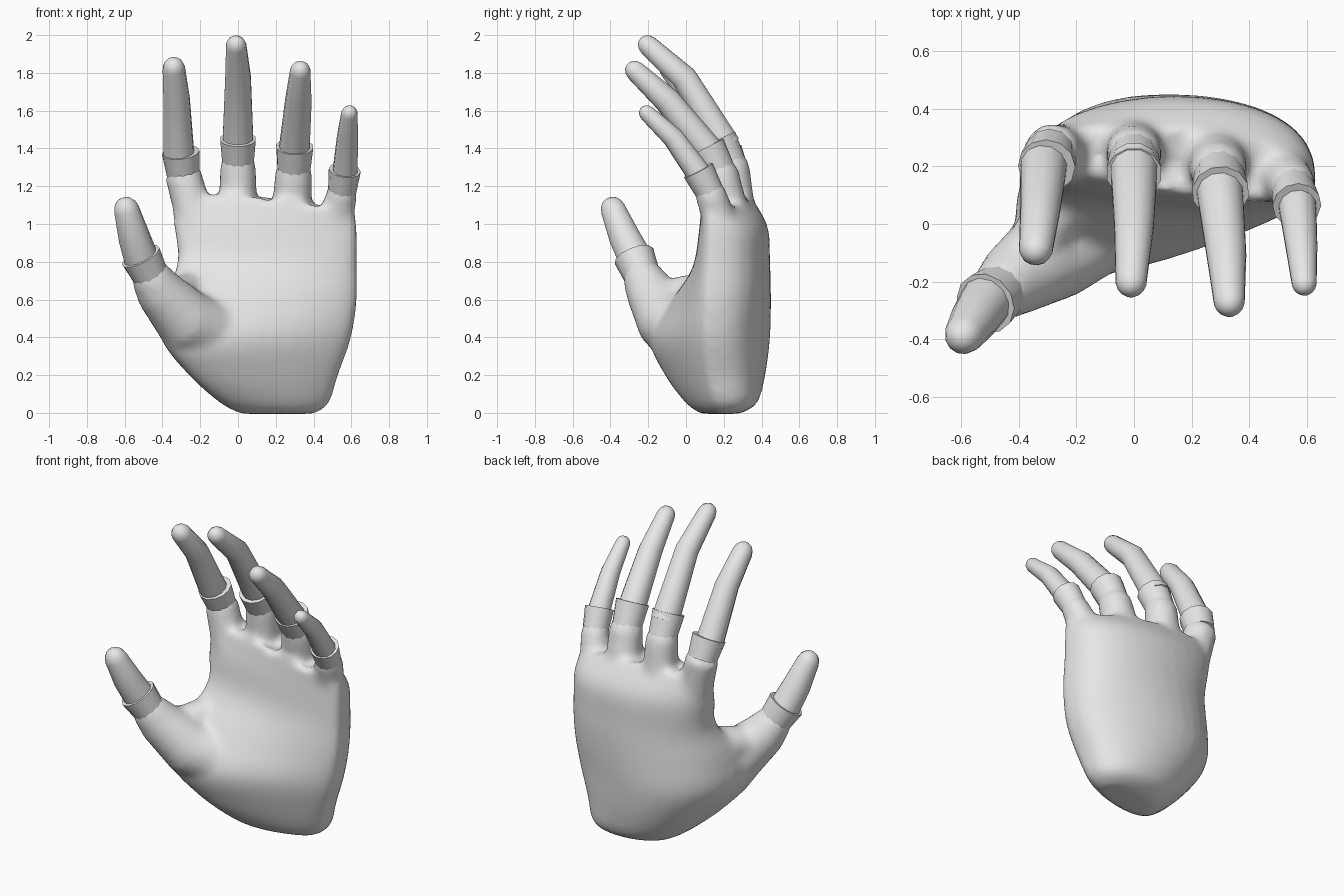
import bpy, bmesh, math
from mathutils import Vector

cube = bpy.data.objects.get("Cube")
if cube:
    bpy.data.objects.remove(cube, do_unlink=True)

GREY = (0.8, 0.8, 0.8, 1.0)
grey = bpy.data.materials.new("light_grey")
grey.use_nodes = True
grey.diffuse_color = GREY
grey.node_tree.nodes["Principled BSDF"].inputs["Base Color"].default_value = GREY


def loft(bm, rings):
    """Skin a list of point rings and cap both ends."""
    rows = [[bm.verts.new(p) for p in ring] for ring in rings]
    n = len(rows[0])
    for a, b in zip(rows, rows[1:]):
        for i in range(n):
            j = (i + 1) % n
            bm.faces.new((a[i], a[j], b[j], b[i]))
    bm.faces.new(rows[0][::-1])
    bm.faces.new(rows[-1])


def tube(bm, path, radii, sides=12, rounded=False):
    """Round tube along a path, with an optional domed tip."""
    pts = [Vector(p) for p in path]
    radii = list(radii)
    if rounded:
        end, r = pts[-1], radii[-1]
        d = (end - pts[-2]).normalized()
        for along, wide in ((0.5, 0.85), (0.85, 0.55), (1.0, 0.2)):
            pts.append(end + d * r * along)
            radii.append(r * wide)
    rings = []
    for i, (p, r) in enumerate(zip(pts, radii)):
        d = pts[min(i + 1, len(pts) - 1)] - pts[max(i - 1, 0)]
        q = d.to_track_quat('Z', 'Y')
        rings.append([p + q @ Vector((r * math.cos(t), r * math.sin(t), 0))
                      for t in (math.tau * (k + 0.5) / sides for k in range(sides))])
    loft(bm, rings)


def smooth_levels(levels, steps=4):
    """Pass a smooth spline through the palm levels."""
    rows = [levels[0]] + levels + [levels[-1]]
    out = []
    for p, a, b, q in zip(rows, rows[1:], rows[2:], rows[3:]):
        for k in range(steps):
            t = k / steps
            out.append([va + t / 2 * (vb - vp + t * (2 * vp - 5 * va + 4 * vb - vq
                                                     + t * (3 * (va - vb) + vq - vp)))
                        for vp, va, vb, vq in zip(p, a, b, q)])
    return out + [levels[-1]]


def finish(name, bm, angle=40):
    bmesh.ops.recalc_face_normals(bm, faces=bm.faces[:])
    mesh = bpy.data.meshes.new(name)
    bm.to_mesh(mesh)
    bm.free()
    mesh.materials.append(grey)
    ob = bpy.data.objects.new(name, mesh)
    bpy.context.collection.objects.link(ob)
    bpy.ops.object.select_all(action='DESELECT')
    ob.select_set(True)
    bpy.context.view_layer.objects.active = ob
    bpy.ops.object.shade_smooth_by_angle(angle=math.radians(angle))
    return ob


# Palm levels: z, thumb edge x y, outer edge x y, depth to back, depth to front
LEVELS = [
    (-0.005, 0.02, 0.14, 0.40, 0.20, 0.11, 0.08),
    (0.05, -0.09, 0.08, 0.48, 0.19, 0.24, 0.11),
    (0.2, -0.26, -0.02, 0.53, 0.15, 0.355, 0.13),
    (0.4, -0.41, -0.08, 0.60, 0.13, 0.42, 0.155),
    (0.6, -0.39, 0.02, 0.63, 0.13, 0.375, 0.125),
    (0.8, -0.32, 0.16, 0.63, 0.14, 0.295, 0.105),
    (1.0, -0.34, 0.20, 0.63, 0.14, 0.26, 0.09),
    (1.16, -0.35, 0.25, 0.62, 0.13, 0.14, 0.08),
]


def palm_ring(z, xl, yl, xr, yr, back, front, n=32):
    """Lens-shaped slice, fuller on the thumb side; the knuckle line drops outwards."""
    ring = []
    for k in range(n):
        a = math.tau * k / n
        t = (1 - math.cos(a)) / 2
        s = math.sin(a)
        depth = back if s > 0 else -front
        bulge = abs(s) ** 0.75 * depth * (1 + 1.3 * (yr - yl) * math.cos(a))
        drop = 0.4 * t ** 3 * max(0, z - 0.9)
        ring.append((xl + (xr - xl) * t, yl + (yr - yl) * t + bulge, z - drop))
    return ring


# Each digit: sleeve root, cuff start, cuff rim, cuff radius, then finger path and radii
DIGITS = {
    "index": ((-0.22, 0.24, 1.0), (-0.29, 0.25, 1.26), (-0.303, 0.2, 1.38), 0.1,
              ((-0.312, 0.215, 1.34), (-0.325, 0.05, 1.66), (-0.34, -0.085, 1.825)),
              (0.084, 0.071, 0.06)),
    "middle": ((0, 0.27, 1.02), (0, 0.24, 1.31), (0, 0.175, 1.45), 0.097,
               ((0, 0.21, 1.41), (0, -0.01, 1.775), (-0.01, -0.2, 1.945)),
               (0.085, 0.07, 0.055)),
    "ring": ((0.28, 0.24, 1.0), (0.295, 0.18, 1.27), (0.3, 0.11, 1.41), 0.1,
             ((0.295, 0.14, 1.36), (0.32, -0.1, 1.655), (0.33, -0.268, 1.81)),
             (0.084, 0.071, 0.055)),
    "little": ((0.5, 0.2, 0.95), (0.55, 0.13, 1.16), (0.565, 0.065, 1.285), 0.085,
               ((0.565, 0.08, 1.25), (0.58, -0.07, 1.46), (0.59, -0.205, 1.585)),
               (0.068, 0.057, 0.044)),
    "thumb": ((-0.41, -0.185, 0.63), (-0.46, -0.23, 0.72), (-0.515, -0.275, 0.83), 0.11,
              ((-0.51, -0.265, 0.81), (-0.55, -0.325, 0.93), (-0.59, -0.385, 1.075)),
              (0.093, 0.085, 0.068)),
}

# Glove body: palm, thumb mound, web and sleeve roots fused into one skin
bm = bmesh.new()
loft(bm, [palm_ring(*level) for level in smooth_levels(LEVELS)])
tube(bm, ((0.04, 0.08, 0.34), (-0.12, 0, 0.42), (-0.28, -0.1, 0.49), (-0.42, -0.195, 0.65),
          (-0.47, -0.237, 0.735)), (0.12, 0.17, 0.17, 0.13, 0.105), 16)
tube(bm, ((-0.38, -0.14, 0.6), (-0.27, 0.05, 0.64), (-0.12, 0.22, 0.62)), (0.1, 0.1, 0.1), 16)
for root, start, rim, r, path, radii in DIGITS.values():
    start = Vector(start)
    tube(bm, (root, start, start.lerp(Vector(rim), 0.6)), (r * 1.1, r, r * 0.7), 16)
glove = finish("glove_body", bm)
fuse = glove.modifiers.new("fuse", 'REMESH')
fuse.mode = 'VOXEL'
fuse.voxel_size = 0.02
fuse.use_smooth_shade = True
relax = glove.modifiers.new("relax", 'SMOOTH')
relax.factor = 0.5
relax.iterations = 11

# Flared cuffs and bare fingers
for name, (root, start, rim, r, path, radii) in DIGITS.items():
    bm = bmesh.new()
    tube(bm, (start, rim), (r * 0.87, r), 12)
    finish(name + "_cuff", bm)
    bm = bmesh.new()
    tube(bm, path, radii, 12, rounded=True)
    finish(name + "_finger", bm, 60)
